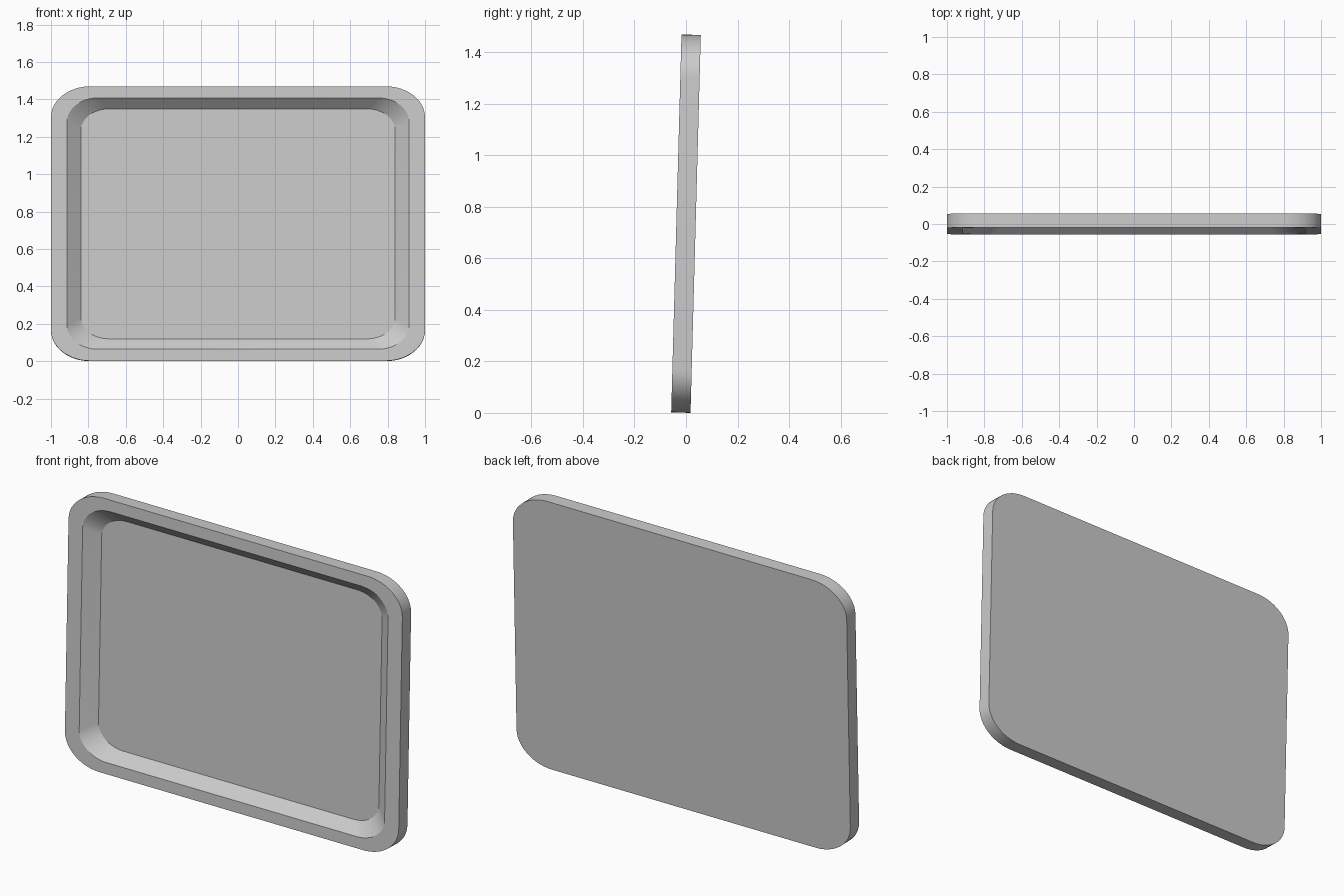
import bpy, bmesh, math

if "Cube" in bpy.data.objects:
    bpy.data.objects.remove(bpy.data.objects["Cube"])

THICK = 0.075
DEPTH = 0.057
TILT = 0.0272
SEGS = 12


def ring(bm, half_w, half_h, rx, rz, y):
    """Rounded rectangle of vertices in the xz plane, with elliptical corners."""
    verts = []
    for q, (sx, sz) in enumerate([(1, 1), (-1, 1), (-1, -1), (1, -1)]):
        for i in range(SEGS + 1):
            a = (q + i / SEGS) * math.pi / 2
            verts.append(bm.verts.new((sx * (half_w - rx) + rx * math.cos(a), y,
                                       sz * (half_h - rz) + rz * math.sin(a))))
    return verts


bm = bmesh.new()
# Rings from the back outline, over the rim, down to the recessed floor
rings = [
    ring(bm, 1.0, 0.734, 0.21, 0.165, THICK / 2),
    ring(bm, 1.0, 0.734, 0.21, 0.165, -THICK / 2),
    ring(bm, 0.915, 0.672, 0.165, 0.13, -THICK / 2),
    ring(bm, 0.84, 0.615, 0.15, 0.115, -THICK / 2 + DEPTH),
]
for a, b in zip(rings, rings[1:]):
    for i in range(len(a)):
        j = (i + 1) % len(a)
        bm.faces.new((a[i], a[j], b[j], b[i]))
bm.faces.new(rings[0])
bm.faces.new(rings[-1])
bmesh.ops.recalc_face_normals(bm, faces=bm.faces)

mesh = bpy.data.meshes.new("recessed_panel")
bm.to_mesh(mesh)
bm.free()

# Panel leans slightly backward
panel = bpy.data.objects.new("recessed_panel", mesh)
bpy.context.collection.objects.link(panel)
panel.rotation_euler.x = -TILT
panel.location.z = 0.734 * math.cos(TILT) + THICK / 2 * math.sin(TILT)

bpy.context.view_layer.objects.active = panel
panel.select_set(True)
bpy.ops.object.shade_smooth_by_angle(angle=math.radians(30))
